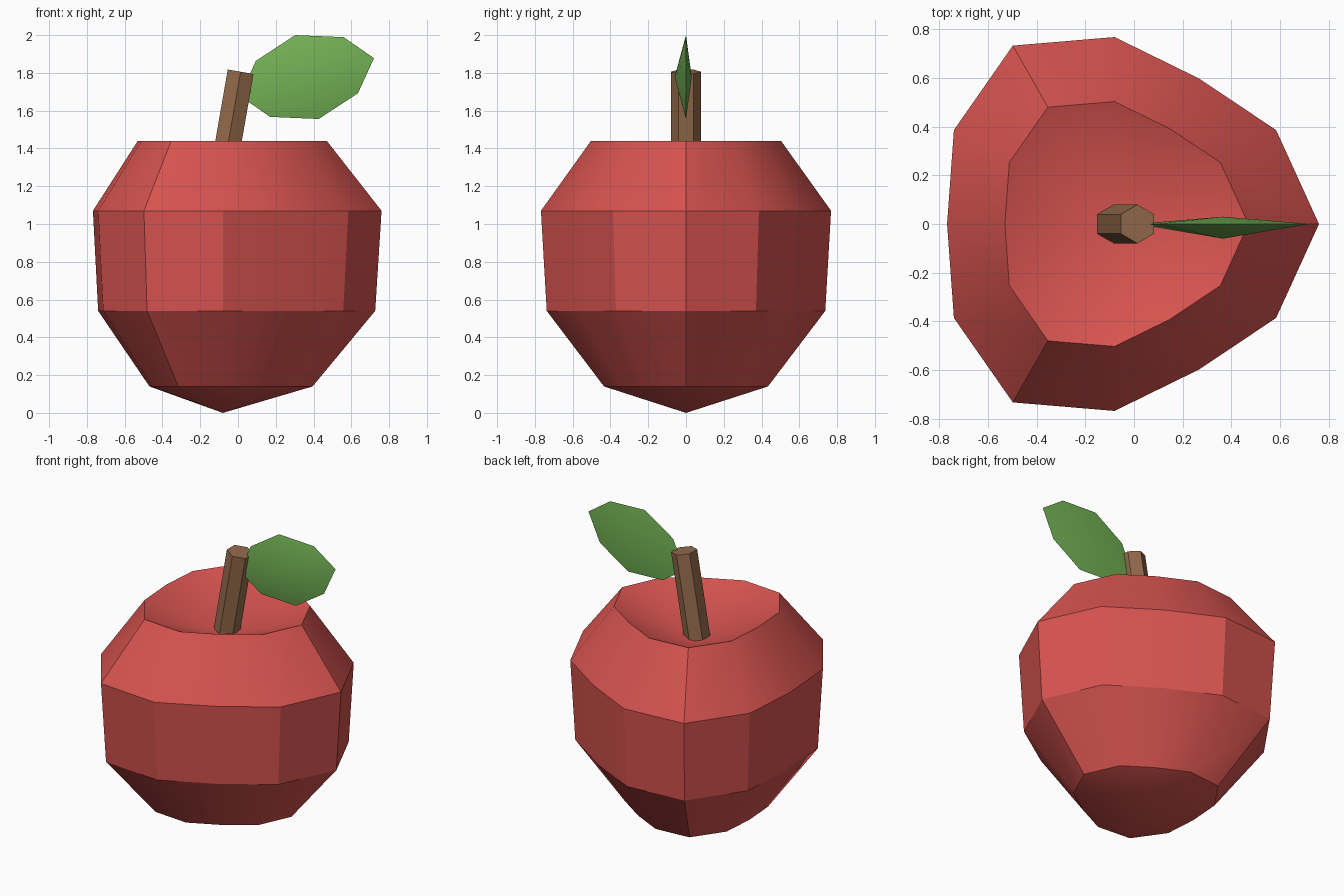
import bpy
import bmesh
from math import radians, cos, sin
from mathutils import Vector

cube = bpy.data.objects.get("Cube")
if cube:
    bpy.data.objects.remove(cube, do_unlink=True)


def material(name, rgb):
    mat = bpy.data.materials.new(name)
    mat.use_nodes = True
    mat.diffuse_color = (*rgb, 1)
    mat.node_tree.nodes["Principled BSDF"].inputs["Base Color"].default_value = (*rgb, 1)
    return mat


def finish(name, bm, mat):
    """Turn a bmesh into an object, smooth except at sharp edges."""
    bmesh.ops.recalc_face_normals(bm, faces=bm.faces)
    mesh = bpy.data.meshes.new(name)
    bm.to_mesh(mesh)
    bm.free()
    mesh.materials.append(mat)
    obj = bpy.data.objects.new(name, mesh)
    bpy.context.collection.objects.link(obj)
    bpy.ops.object.select_all(action="DESELECT")
    obj.select_set(True)
    bpy.context.view_layer.objects.active = obj
    bpy.ops.object.shade_smooth_by_angle(angle=radians(30))
    return obj


def loft(bm, rings):
    """Bridge rings of points; a one-point ring closes as a fan."""
    loops = [[bm.verts.new(p) for p in ring] for ring in rings]
    for a, b in zip(loops, loops[1:]):
        n = max(len(a), len(b))
        for i in range(n):
            j = (i + 1) % n
            if len(a) == 1:
                bm.faces.new((a[0], b[j], b[i]))
            elif len(b) == 1:
                bm.faces.new((a[i], a[j], b[0]))
            else:
                bm.faces.new((a[i], a[j], b[j], b[i]))
    return loops


red = material("apple red", (0.68, 0.088, 0.079))
brown = material("stem brown", (0.29, 0.145, 0.07))
green = material("leaf green", (0.17, 0.44, 0.09))

# Fruit: one half outline around the core, mirrored and scaled at each level
core_x = -0.08
half = [(0.84, 0), (0.664, 0.386), (0.347, 0.598), (0, 0.768),
        (-0.418, 0.733), (-0.66, 0.386), (-0.688, 0)]
outline = half + [(x, -y) for x, y in half[-2:0:-1]]
levels = [(0.565, 0.14), (0.96, 0.54), (1, 1.07), (0.655, 1.44)]
rings = [[(core_x + x * s, y * s, z) for x, y in outline] for s, z in levels]
bm = bmesh.new()
loft(bm, [[(core_x, 0, 0)]] + rings + [[(core_x, 0, 1.235)]])
finish("fruit", bm, red)

# Stem: a leaning six-sided rod
bottom, top = Vector((-0.09, 0, 1.21)), Vector((0.014, 0, 1.806))
axis = (top - bottom).normalized()
side = Vector((0, 1, 0)).cross(axis)
hexagon = [side * sin(radians(60 * i)) * 0.08 + Vector((0, cos(radians(60 * i)) * 0.08, 0))
           for i in range(6)]
bm = bmesh.new()
ends = loft(bm, [[c + h for h in hexagon] for c in (bottom, top)])
for end in ends:
    bm.faces.new(end)
finish("stem", bm, brown)

# Leaf: a slanted oval with a low peak on each face
centre = Vector((0.365, 0, 1.778))
half_rim = [(-0.27, 0.086), (-0.062, 0.222), (0.195, 0.211), (0.355, 0.1)]
rim = half_rim + [(-x, -z) for x, z in half_rim]
bm = bmesh.new()
loft(bm, [[centre + Vector((0, -0.06, 0))],
          [centre + Vector((x, 0, z)) for x, z in rim],
          [centre + Vector((0, 0.03, 0))]])
finish("leaf", bm, green)
